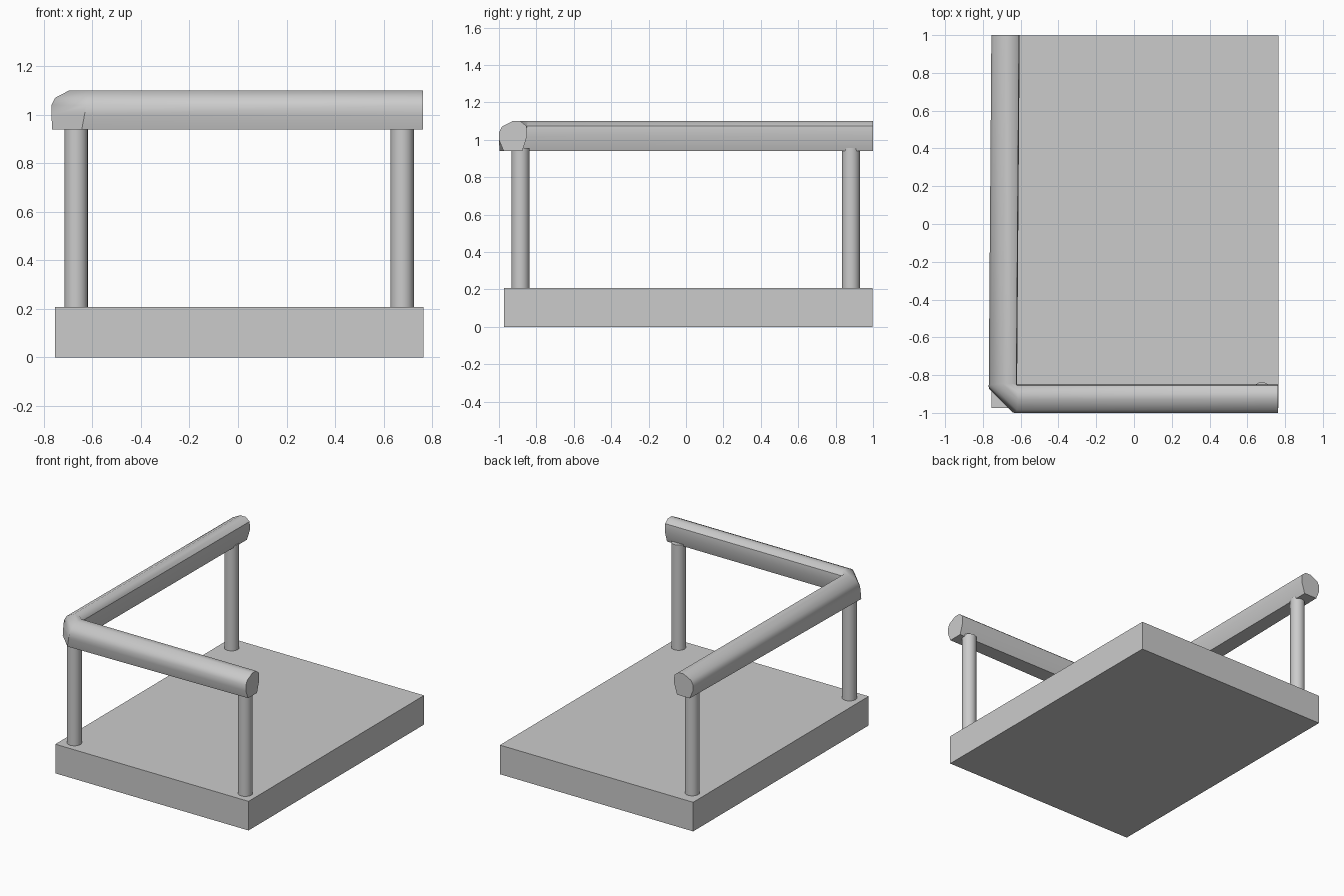
import bpy, bmesh, math

if "Cube" in bpy.data.objects:
    bpy.data.objects.remove(bpy.data.objects["Cube"])


def smooth(obj, angle):
    bpy.ops.object.select_all(action='DESELECT')
    obj.select_set(True)
    bpy.context.view_layer.objects.active = obj
    bpy.ops.object.shade_smooth_by_angle(angle=math.radians(angle))


# platform slab
bpy.ops.mesh.primitive_cube_add(size=1, location=(0.005, 0.012, 0.1035))
slab = bpy.context.object
slab.name = "platform"
slab.scale = (1.52, 1.972, 0.207)

# round posts, reaching slightly into slab and rail
posts = {"corner_post": (-0.667, -0.885),
         "front_post": (0.677, -0.885),
         "back_post": (-0.667, 0.882)}
for name, (x, y) in posts.items():
    bpy.ops.mesh.primitive_cylinder_add(vertices=24, radius=0.048, depth=0.755,
                                        location=(x, y, 0.5775))
    bpy.context.object.name = name
    smooth(bpy.context.object, 40)

# handrail cross-section: (distance outward from inner edge, height)
profile = [(0.15, 1.0), (0.15, 1.04), (0.135, 1.07), (0.078, 1.10), (0.035, 1.10),
           (0.004, 1.075), (0.0, 1.02), (0.025, 0.94), (0.125, 0.94)]


def slant(z):
    return 0.03 * (1.10 - z) / 0.16


# the section flares at the bottom of the bevelled corner
corner = [(o + 0.003, z) for o, z in profile[:-1]] + [(0.15, 0.94)]
rings = [
    [(-0.605 - o, 1.0, z) for o, z in profile],
    [(-0.616 - o, -0.845 - slant(z), z) for o, z in corner],
    [(-0.614 - slant(z), -0.847 - o, z) for o, z in corner],
    [(0.762, -0.85 - o, z) for o, z in profile],
]
bm = bmesh.new()
vr = [[bm.verts.new(p) for p in r] for r in rings]
n = len(profile)
for a, b in zip(vr, vr[1:]):
    for i in range(n):
        j = (i + 1) % n
        bm.faces.new((a[i], a[j], b[j], b[i]))
bm.faces.new(vr[0])
bm.faces.new(vr[-1][::-1])
bmesh.ops.recalc_face_normals(bm, faces=bm.faces)
mesh = bpy.data.meshes.new("handrail")
bm.to_mesh(mesh)
bm.free()
rail = bpy.data.objects.new("handrail", mesh)
bpy.context.collection.objects.link(rail)
smooth(rail, 42)
